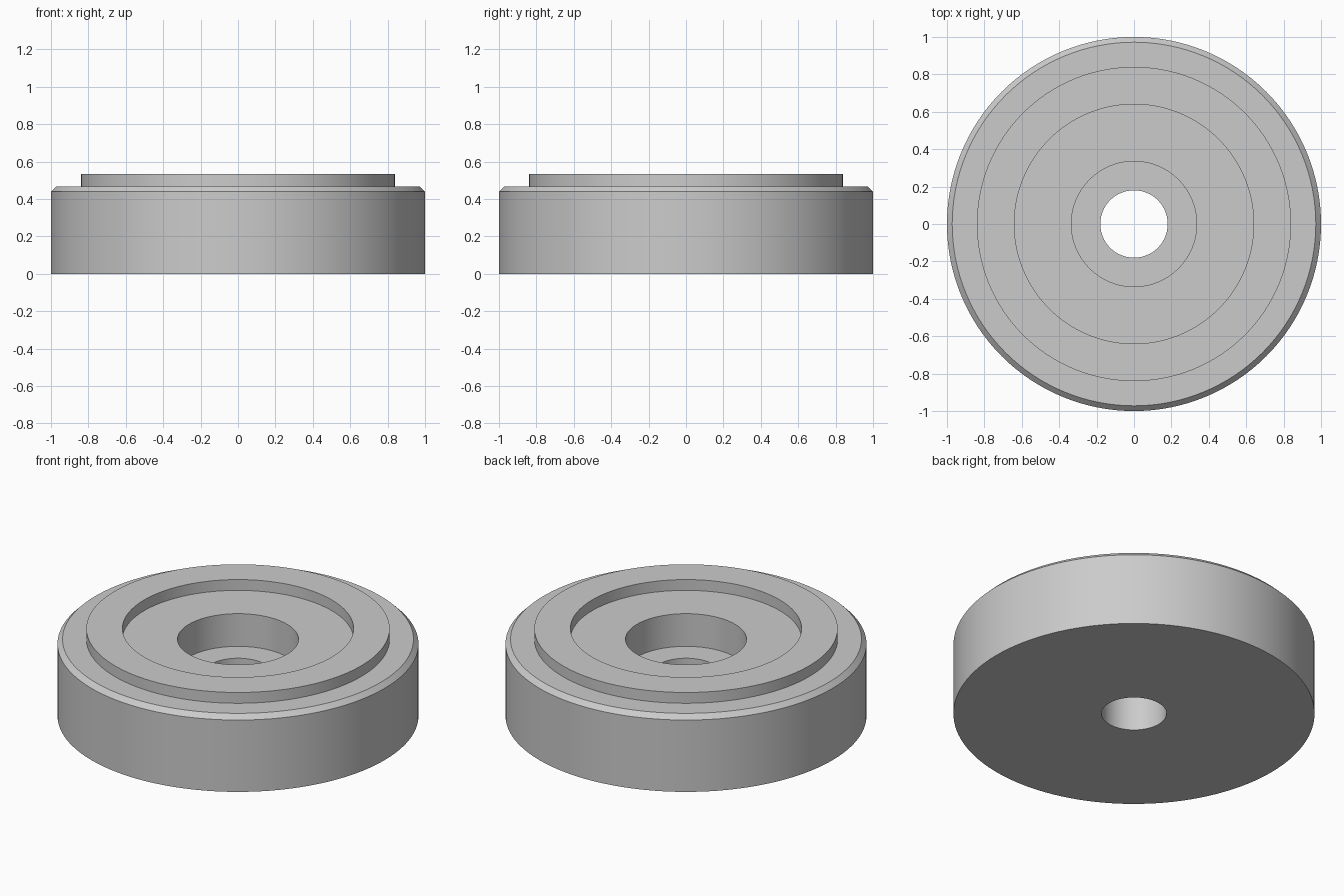
import bpy
import bmesh
import math

cube = bpy.data.objects.get("Cube")
if cube:
    bpy.data.objects.remove(cube, do_unlink=True)

SEGMENTS = 128

# Single plain grey
grey = bpy.data.materials.new("grey metal")
grey.use_nodes = True
colour = (0.6, 0.6, 0.6, 1)
grey.diffuse_color = colour
grey.node_tree.nodes["Principled BSDF"].inputs["Base Color"].default_value = colour


def lathe(name, profile):
    """Turn a closed (radius, height) profile around the z axis."""
    bm = bmesh.new()
    rings = []
    for r, z in profile:
        ring = []
        for i in range(SEGMENTS):
            a = math.tau * i / SEGMENTS
            ring.append(bm.verts.new((r * math.cos(a), r * math.sin(a), z)))
        rings.append(ring)
    for k, low in enumerate(rings):
        high = rings[(k + 1) % len(rings)]
        for i in range(SEGMENTS):
            j = (i + 1) % SEGMENTS
            bm.faces.new((low[i], low[j], high[j], high[i]))
    bmesh.ops.recalc_face_normals(bm, faces=bm.faces)
    mesh = bpy.data.meshes.new(name)
    bm.to_mesh(mesh)
    bm.free()
    mesh.materials.append(grey)
    obj = bpy.data.objects.new(name, mesh)
    bpy.context.collection.objects.link(obj)
    bpy.ops.object.select_all(action='DESELECT')
    obj.select_set(True)
    bpy.context.view_layer.objects.active = obj
    bpy.ops.object.shade_smooth_by_angle(angle=math.radians(30))
    return obj


# Key dimensions
hole, bore, recess, rim, outer = 0.18, 0.335, 0.64, 0.84, 1.0
seat, body_top, rim_top, chamfer = 0.267, 0.467, 0.533, 0.028

# Round foot: through hole, counterbore, raised rim and chamfered edge
lathe("round_foot", [
    (hole, 0),
    (outer, 0),
    (outer, body_top - chamfer),
    (outer - chamfer, body_top),
    (rim, body_top),
    (rim, rim_top),
    (recess, rim_top),
    (recess, body_top),
    (bore, body_top),
    (bore, seat),
    (hole, seat),
])
